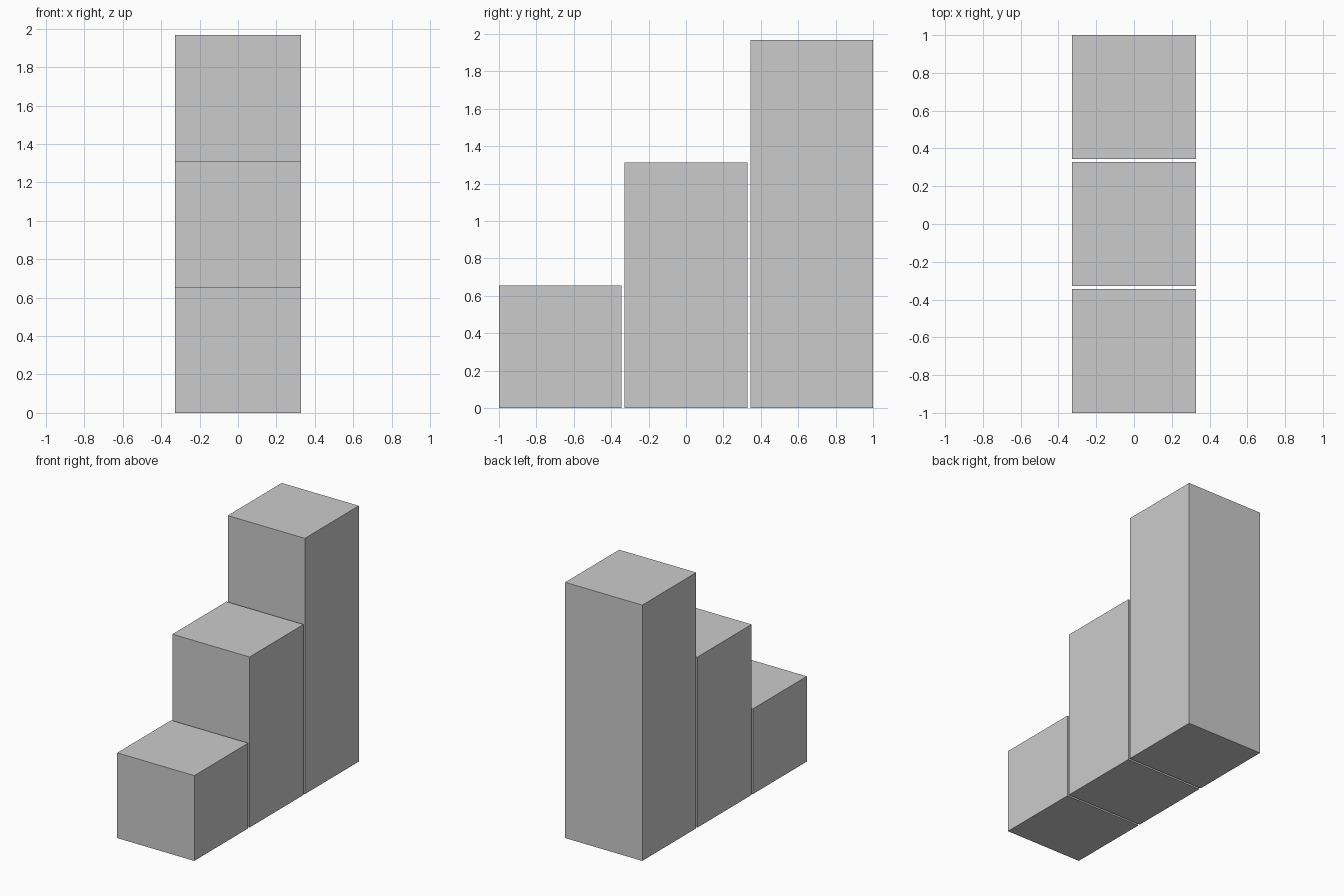
import bpy

if "Cube" in bpy.data.objects:
    bpy.data.objects.remove(bpy.data.objects["Cube"])

SIDE = 0.656    # width and depth of each block, also the step height
PITCH = 0.672   # spacing from block to block, leaving a thin gap


def block(name, y, height):
    bpy.ops.mesh.primitive_cube_add(size=1, location=(0, y, height / 2))
    ob = bpy.context.object
    ob.name = name
    ob.scale = (SIDE, SIDE, height)
    bpy.ops.object.transform_apply(location=False, rotation=False, scale=True)


# Three square columns rising from front to back
for i, name in enumerate(("low_step", "middle_step", "high_step")):
    block(name, (i - 1) * PITCH, SIDE * (i + 1))
